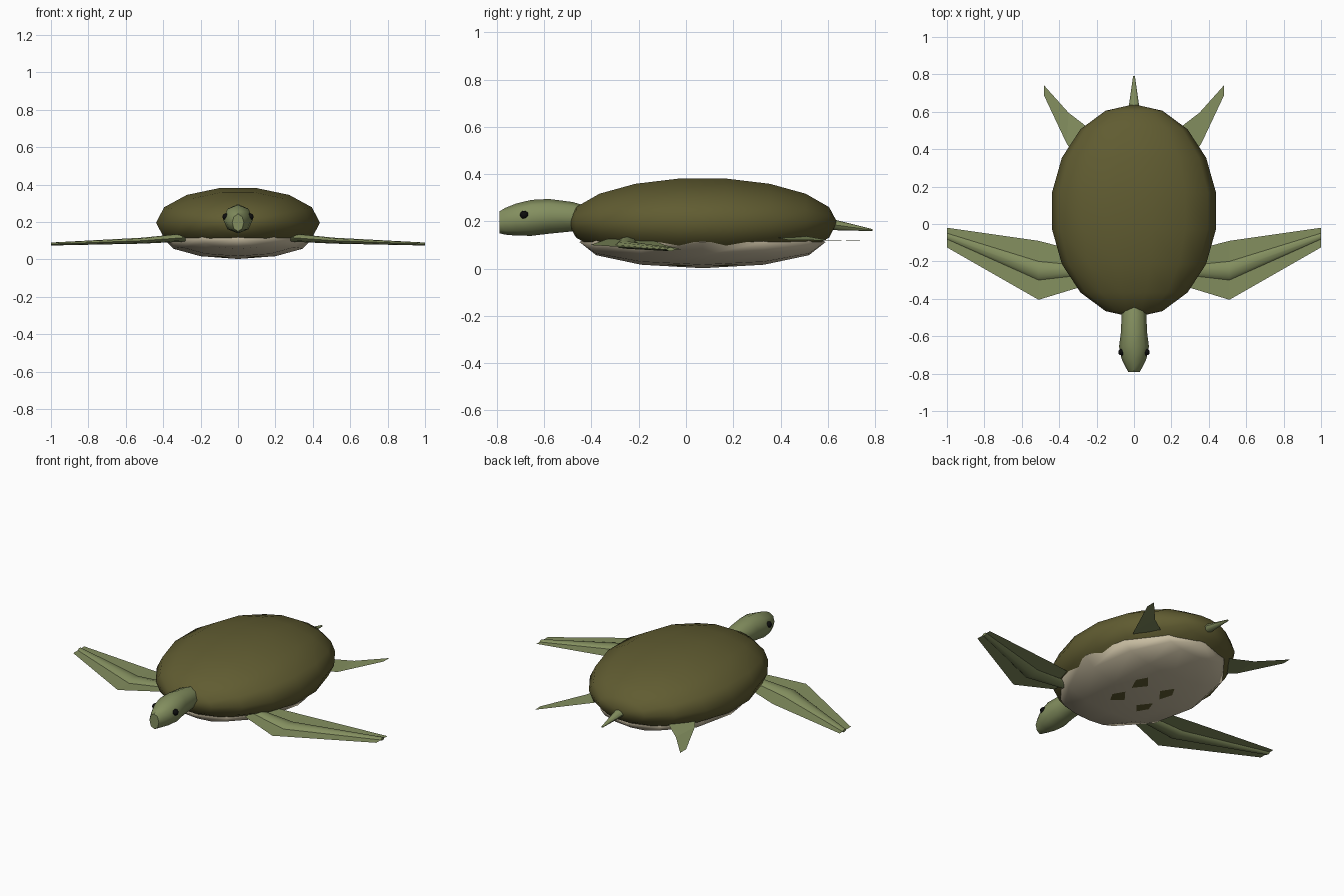
import bpy, bmesh, math
from mathutils import Vector

if "Cube" in bpy.data.objects:
    bpy.data.objects.remove(bpy.data.objects["Cube"])


def material(name, rgb):
    m = bpy.data.materials.new(name)
    m.diffuse_color = (*rgb, 1)
    m.use_nodes = True
    m.node_tree.nodes["Principled BSDF"].inputs["Base Color"].default_value = m.diffuse_color
    return m


OLIVE = material("shell olive", (0.118, 0.107, 0.031))
GREEN = material("skin green", (0.23, 0.275, 0.115))
CREAM = material("belly cream", (0.58, 0.51, 0.36))
BLACK = material("eye black", (0.004, 0.004, 0.004))


def finish(name, bm, mat, smooth=None):
    bmesh.ops.remove_doubles(bm, verts=bm.verts[:], dist=1e-5)
    bmesh.ops.recalc_face_normals(bm, faces=bm.faces[:])
    me = bpy.data.meshes.new(name)
    bm.to_mesh(me)
    bm.free()
    me.materials.append(mat)
    ob = bpy.data.objects.new(name, me)
    bpy.context.collection.objects.link(ob)
    if smooth:
        bpy.ops.object.select_all(action='DESELECT')
        bpy.context.view_layer.objects.active = ob
        ob.select_set(True)
        bpy.ops.object.shade_smooth_by_angle(angle=math.radians(smooth))
    return ob


def loft(name, rings, sides, mat, smooth=50, start=0.0):
    """Skin a list of (centre, u axis, v axis) elliptical rings."""
    bm = bmesh.new()
    loops = []
    for c, u, v in rings:
        angles = [start + 2 * math.pi * i / sides for i in range(sides)]
        loops.append([bm.verts.new(Vector(c) + Vector(u) * math.cos(a)
                                   + Vector(v) * math.sin(a)) for a in angles])
    for a, b in zip(loops, loops[1:]):
        for i in range(sides):
            j = (i + 1) % sides
            bm.faces.new((a[i], a[j], b[j], b[i]))
    for end, ring in ((0, rings[0]), (-1, rings[-1])):
        if Vector(ring[1]).length > 1e-5:
            bm.faces.new(loops[end])
    return finish(name, bm, mat, smooth)


def ellipsoid(name, centre, radii, sides, steps, mat):
    """Sphere with its poles along y."""
    rings = []
    for k in range(steps + 1):
        t = math.pi * k / steps
        s = math.sin(t) if 0 < k < steps else 0.0
        rings.append(((centre[0], centre[1] - radii[1] * math.cos(t), centre[2]),
                      (radii[0] * s, 0, 0), (0, 0, radii[2] * s)))
    return loft(name, rings, sides, mat, 80)


def plate(name, points, faces, mat):
    bm = bmesh.new()
    vs = [bm.verts.new(p) for p in points]
    for f in faces:
        bm.faces.new([vs[i] for i in f])
    return finish(name, bm, mat)


# Shell and belly: overlapping ellipsoids, shell corners show through the belly
ellipsoid("shell", (0, 0.07, 0.196), (0.445, 0.57, 0.193), 14, 9, OLIVE)
ellipsoid("belly", (0, 0.07, 0.112), (0.40, 0.52, 0.11), 12, 6, CREAM)

# Neck and head: (y, bottom, top, half width)
head = [(-0.42, 0.165, 0.265, 0.055), (-0.48, 0.158, 0.282, 0.066),
        (-0.58, 0.148, 0.295, 0.07), (-0.655, 0.139, 0.291, 0.08),
        (-0.72, 0.14, 0.275, 0.067), (-0.765, 0.144, 0.257, 0.045),
        (-0.79, 0.15, 0.242, 0.031)]
loft("head", [((0, y, (a + b) / 2), (w, 0, 0), (0, 0, (b - a) / 2))
              for y, a, b, w in head], 8, GREEN)

# Tail
loft("tail", [((0, 0.58, 0.192), (0.035, 0, 0), (0, 0, 0.028)),
              ((0, 0.79, 0.163), (0.005, 0, 0), (0, 0, 0.004))], 8, GREEN)

for s, side in ((1, "right"), (-1, "left")):
    # Eye
    ellipsoid("eye_" + side, (s * 0.066, -0.685, 0.228), (0.018, 0.018, 0.018), 10, 6, BLACK)

    # Front flipper: thin blade with a tapering arm running through it
    plate("front_flipper_" + side,
          [(s * 0.28, -0.335, 0.125), (s * 0.51, -0.405, 0.1), (s * 1.0, -0.125, 0.082),
           (s * 1.0, -0.02, 0.082), (s * 0.51, -0.09, 0.1), (s * 0.28, -0.15, 0.125)],
          [(0, 1, 4, 5), (1, 2, 3, 4)], GREEN)
    loft("front_arm_" + side,
         [((s * x, y, z), (0, w, 0), (0, 0, h)) for x, y, z, w, h in
          ((0.28, -0.245, 0.117, 0.033, 0.022), (0.51, -0.25, 0.1, 0.05, 0.016),
           (1.0, -0.065, 0.082, 0.016, 0.008))], 8, GREEN)

    # Rear flipper blade
    plate("rear_flipper_" + side,
          [(s * 0.20, 0.48, 0.143), (s * 0.30, 0.34, 0.143), (s * 0.36, 0.43, 0.122),
           (s * 0.48, 0.685, 0.118), (s * 0.48, 0.74, 0.118), (s * 0.35, 0.595, 0.122)],
          [(0, 1, 2, 5), (2, 3, 4, 5)], GREEN)
